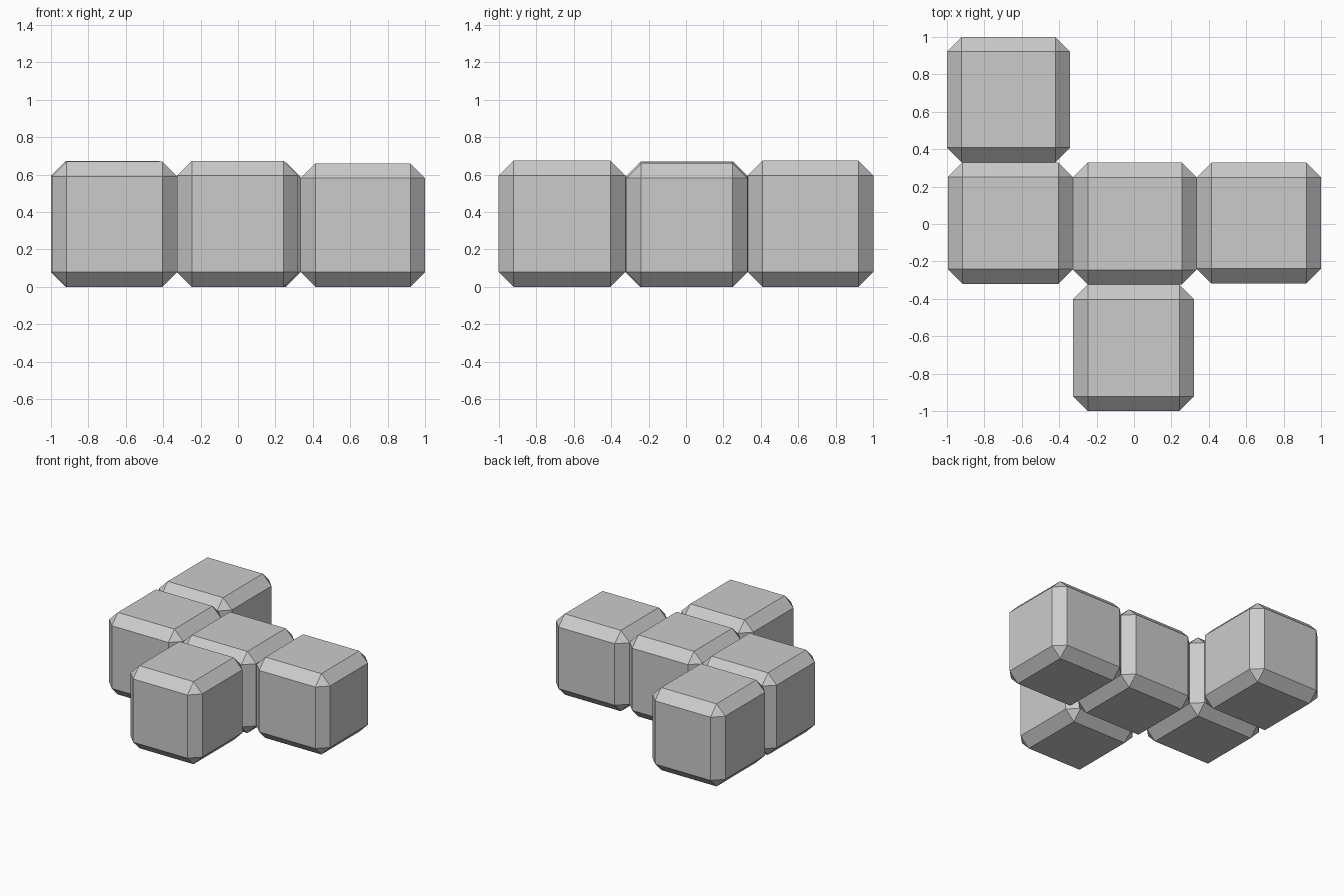
import bpy
import bmesh
from mathutils import Vector

if "Cube" in bpy.data.objects:
    bpy.data.objects.remove(bpy.data.objects["Cube"])

CHAMFER = 0.079


def chamfered_cube(name, x0, x1, y0, y1, top):
    """Box between the given limits, standing on z = 0, all edges chamfered."""
    bm = bmesh.new()
    bmesh.ops.create_cube(bm, size=1)
    bmesh.ops.scale(bm, vec=Vector((x1 - x0, y1 - y0, top)), verts=bm.verts)
    bmesh.ops.bevel(bm, geom=bm.edges[:], offset=CHAMFER, offset_type='OFFSET',
                    segments=1, affect='EDGES')
    mesh = bpy.data.meshes.new(name)
    bm.to_mesh(mesh)
    bm.free()
    obj = bpy.data.objects.new(name, mesh)
    obj.location = ((x0 + x1) / 2, (y0 + y1) / 2, top / 2)
    bpy.context.collection.objects.link(obj)


# Five blocks of the F-shaped piece, each slightly different in size
chamfered_cube("back_left_block", -1.0, -0.342, 0.33, 1.0, 0.674)
chamfered_cube("left_block", -0.995, -0.326, -0.32, 0.33, 0.67)
chamfered_cube("centre_block", -0.326, 0.335, -0.324, 0.328, 0.666)
chamfered_cube("right_block", 0.335, 1.0, -0.318, 0.328, 0.66)
chamfered_cube("front_block", -0.326, 0.322, -1.0, -0.324, 0.674)
